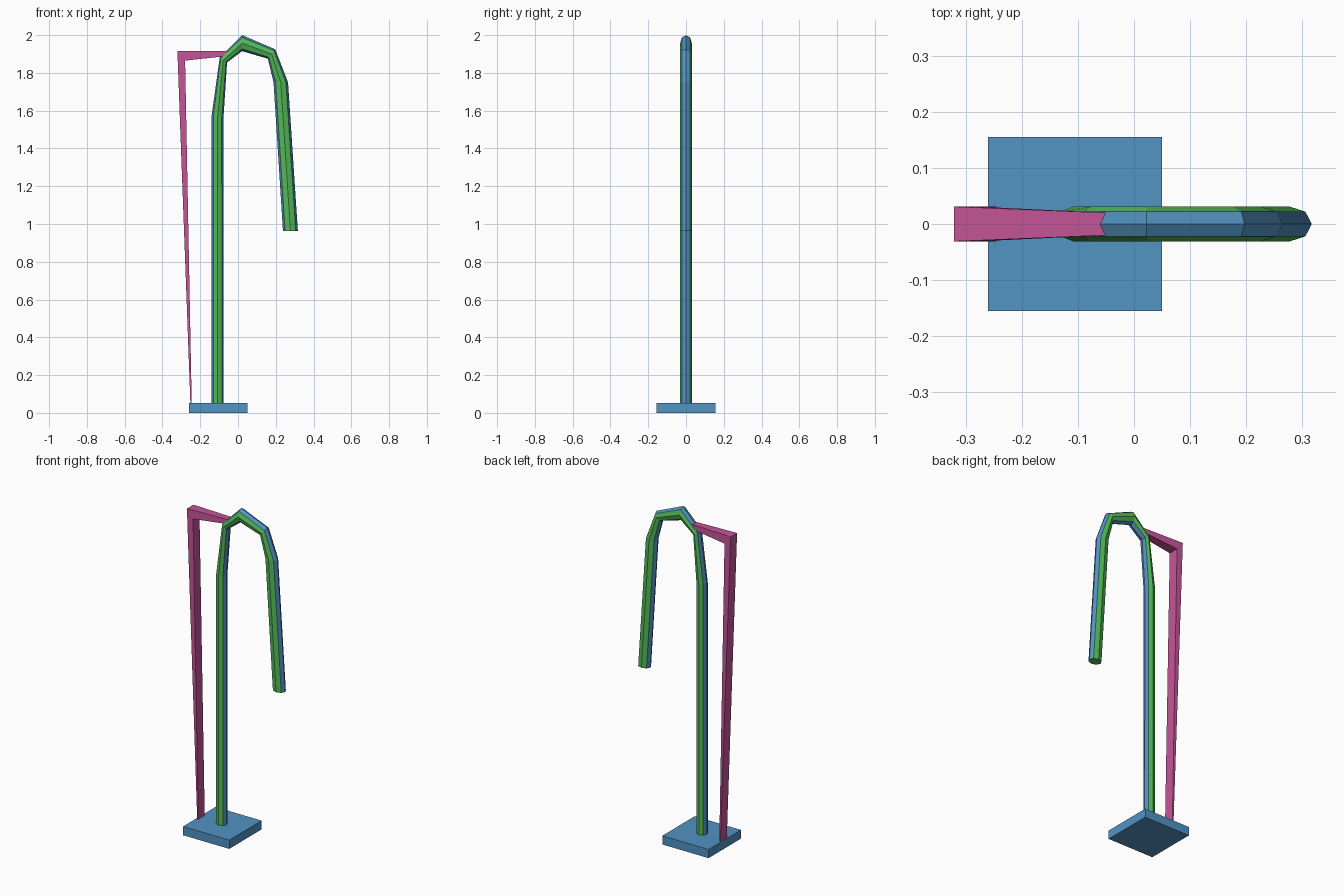
import bpy, bmesh, math

cube = bpy.data.objects.get("Cube")
if cube:
    bpy.data.objects.remove(cube)


def material(name, srgb):
    color = [(c / 255 / 1.0 + 0.055) / 1.055 for c in srgb]
    color = [c ** 2.4 for c in color] + [1.0]
    mat = bpy.data.materials.new(name)
    mat.use_nodes = True
    mat.diffuse_color = color
    mat.node_tree.nodes["Principled BSDF"].inputs["Base Color"].default_value = color
    return mat


blue = material("blue", (82, 147, 195))
green = material("green", (83, 186, 87))
pink = material("pink", (196, 85, 151))


def sweep(name, sections, ring, mats, side_index=lambda i: 0, cap_index=0):
    """Skin a ring along sections of (outer xz, inner xz, half depth)."""
    bm = bmesh.new()
    loops = []
    for (ox, oz), (ix, iz), depth in sections:
        cx, cz, hx, hz = (ox + ix) / 2, (oz + iz) / 2, (ox - ix) / 2, (oz - iz) / 2
        loops.append([bm.verts.new((cx + a * hx, b * depth, cz + a * hz)) for a, b in ring])
    n = len(ring)
    for lower, upper in zip(loops, loops[1:]):
        for i in range(n):
            j = (i + 1) % n
            face = bm.faces.new((lower[i], lower[j], upper[j], upper[i]))
            face.material_index = side_index(i)
    for cap in (loops[0], loops[-1]):
        bm.faces.new(cap).material_index = cap_index
    bmesh.ops.recalc_face_normals(bm, faces=bm.faces)
    mesh = bpy.data.meshes.new(name)
    bm.to_mesh(mesh)
    bm.free()
    for mat in mats:
        mesh.materials.append(mat)
    obj = bpy.data.objects.new(name, mesh)
    bpy.context.collection.objects.link(obj)
    return obj


square = [(1, 1), (-1, 1), (-1, -1), (1, -1)]
octagon = [(math.cos(i * math.pi / 4), math.sin(i * math.pi / 4)) for i in range(8)]

# Square foot plate
sweep("base_plate", [((-0.26, 0), (0.05, 0), 0.155),
                     ((-0.26, 0.053), (0.05, 0.053), 0.155)], square, [blue])

# Hooked tube: green front and back, blue along the outer and inner edges
R = 0.031
tube_path = [
    ((-0.14, 0.05), (-0.076, 0.05), R),
    ((-0.14, 1.57), (-0.077, 1.56), R),
    ((-0.097, 1.88), (-0.058, 1.855), R),
    ((0.022, 2.0), (0.022, 1.915), R),
    ((0.197, 1.925), (0.158, 1.875), R),
    ((0.265, 1.75), (0.188, 1.75), R),
    ((0.317, 0.963), (0.238, 0.963), R),
]
sweep("hooked_tube", tube_path, octagon, [blue, green],
      side_index=lambda i: 1 if i % 4 in (1, 2) else 0, cap_index=1)

# Tapered side post that bends into a short arm meeting the tube
sweep("side_post_and_arm", [((-0.252, 0.05), (-0.245, 0.05), R),
                            ((-0.321, 1.917), (-0.28, 1.865), R),
                            ((-0.05, 1.917), (-0.05, 1.89), 0.02)], square, [pink])
